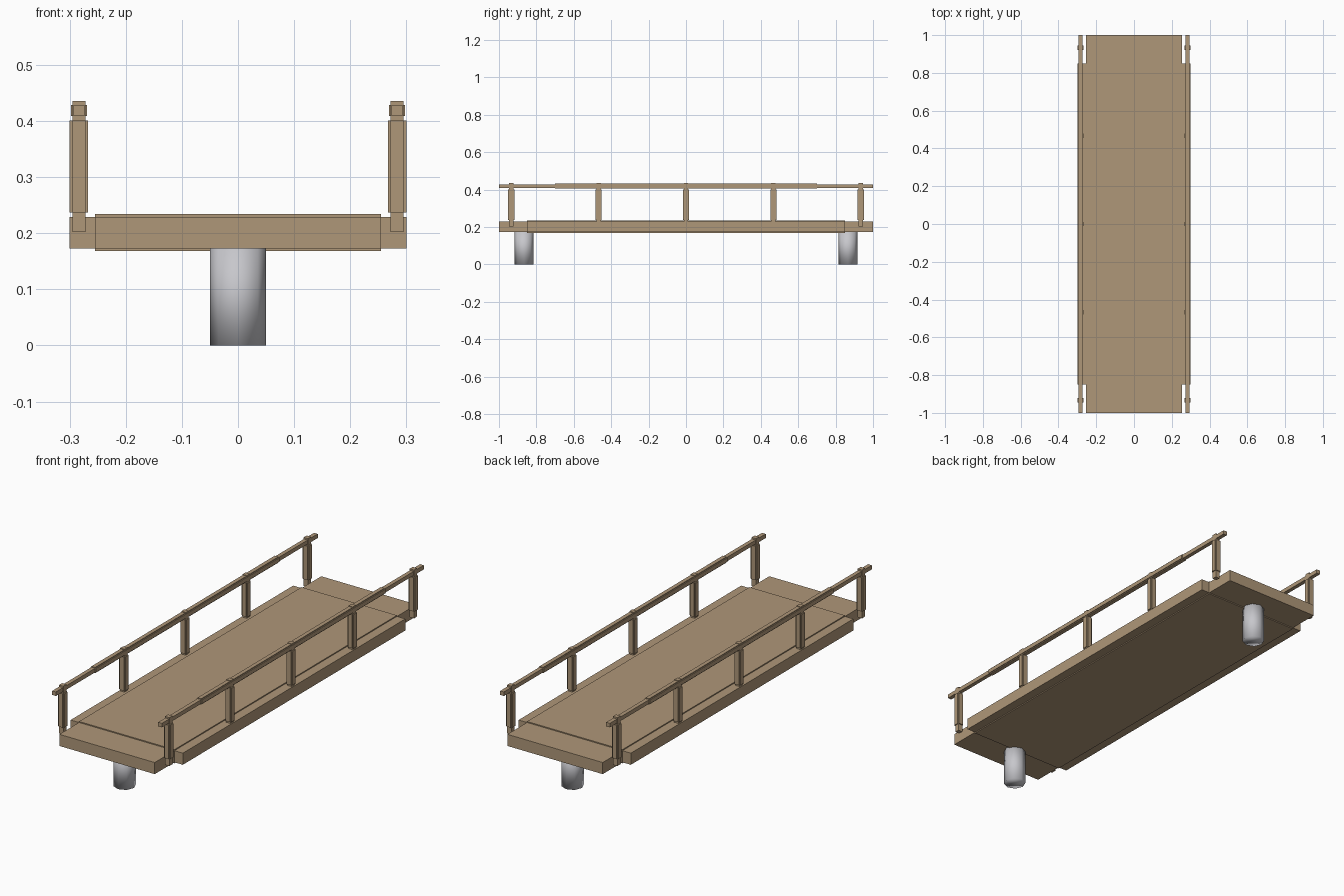
import bpy, bmesh
from mathutils import Matrix, Vector

cube = bpy.data.objects.get("Cube")
if cube:
    bpy.data.objects.remove(cube, do_unlink=True)


def material(name, rgb):
    mat = bpy.data.materials.new(name)
    mat.use_nodes = True
    mat.diffuse_color = (*rgb, 1)
    mat.node_tree.nodes["Principled BSDF"].inputs["Base Color"].default_value = (*rgb, 1)
    return mat


wood = material("tan wood", (0.43, 0.31, 0.19))
metal = material("pale grey", (0.57, 0.57, 0.60))


def add_object(name, bm, mat, location):
    mesh = bpy.data.meshes.new(name)
    bmesh.ops.recalc_face_normals(bm, faces=bm.faces)
    bm.to_mesh(mesh)
    bm.free()
    mesh.materials.append(mat)
    obj = bpy.data.objects.new(name, mesh)
    obj.location = location
    bpy.context.collection.objects.link(obj)
    return obj


def stepped_block(name, location, size, inset):
    """Box whose six faces are raised from a smaller core, leaving notched edges."""
    half = Vector(size) / 2
    bm = bmesh.new()
    bmesh.ops.create_cube(bm, size=2)
    raised = bmesh.ops.extrude_discrete_faces(bm, faces=bm.faces[:])["faces"]
    bm.normal_update()
    for face in raised:
        out = face.normal * inset / (1 - inset)
        bmesh.ops.translate(bm, vec=out, verts=face.verts)
    bmesh.ops.scale(bm, vec=half * (1 - inset), verts=bm.verts)
    return add_object(name, bm, wood, location)


# Walkway deck
stepped_block("deck", (0, 0, 0.201), (0.6, 2, 0.066), 0.15)

# Railings: one long rail and five posts on each side
for side, x in (("left", 0.2835), ("right", -0.2835)):
    stepped_block(side + "_rail", (x, 0, 0.419), (0.028, 2, 0.028), 0.3)
    for i in range(5):
        y = (i - 2) * 0.467
        stepped_block(f"{side}_post_{i + 1}", (x, y, 0.319), (0.033, 0.033, 0.234), 0.3)

# Support legs
for name, y in (("front_leg", -0.866), ("back_leg", 0.866)):
    bm = bmesh.new()
    bmesh.ops.create_cone(bm, cap_ends=True, segments=8, radius1=0.05,
                          radius2=0.05, depth=0.175,
                          matrix=Matrix.Translation((0, 0, 0.0875)))
    for face in bm.faces:
        face.smooth = True
    add_object(name, bm, metal, (0, y, 0))
